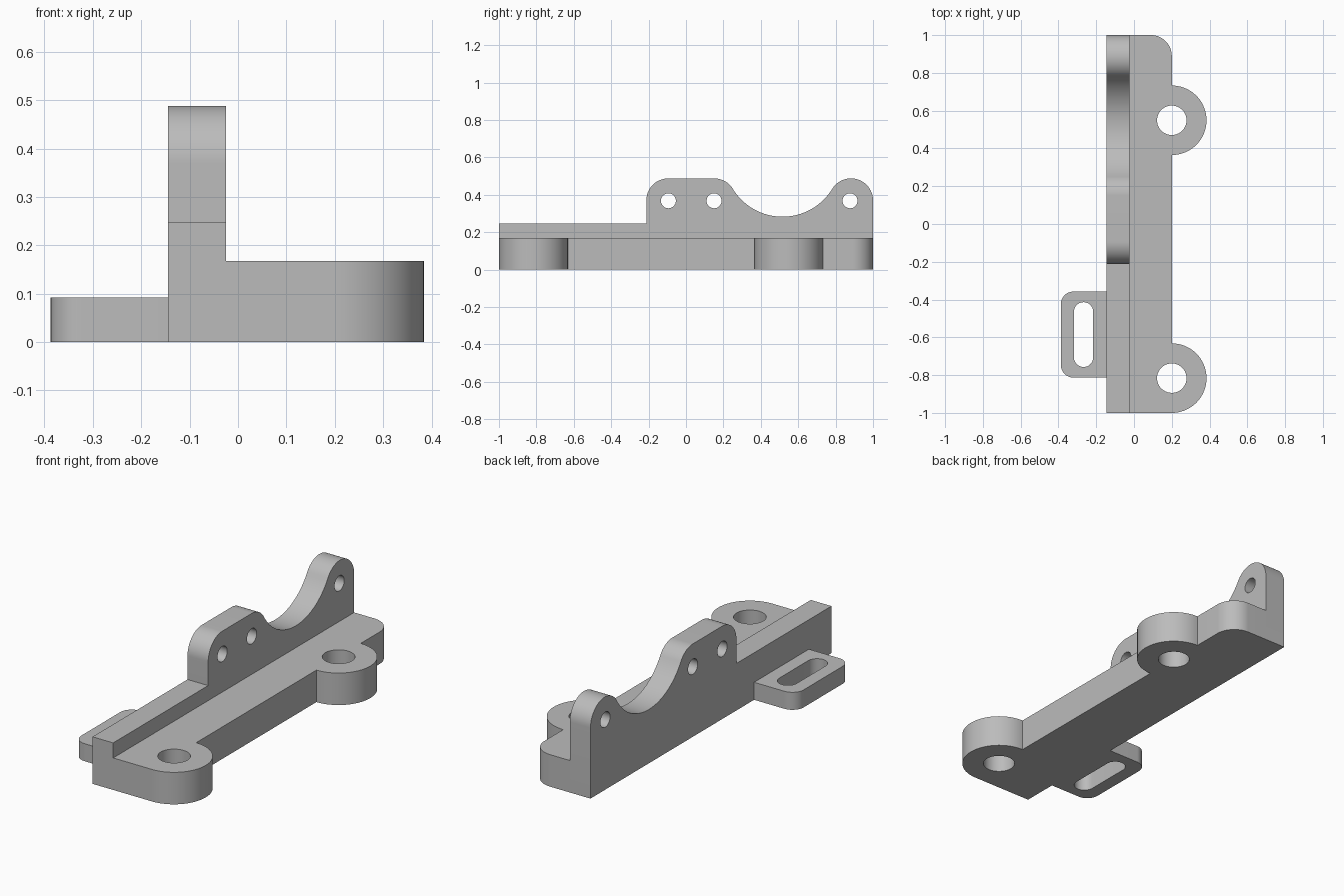
import bpy
import bmesh
from math import atan2, cos, degrees, hypot, pi, radians, sin
from mathutils import Matrix

if "Cube" in bpy.data.objects:
    bpy.data.objects.remove(bpy.data.objects["Cube"], do_unlink=True)

grey = bpy.data.materials.new("plain grey")
grey.use_nodes = True
colour = (0.5, 0.5, 0.5, 1)
grey.diffuse_color = colour
grey.node_tree.nodes["Principled BSDF"].inputs["Base Color"].default_value = colour


def arc(cx, cy, r, start, end, steps=24):
    """Points along a circular arc, angles in degrees."""
    angles = [radians(start + (end - start) * i / steps) for i in range(steps + 1)]
    return [(cx + r * cos(a), cy + r * sin(a)) for a in angles]


def circle(cx, cy, r, steps=40):
    return arc(cx, cy, r, 0, 360, steps)[:-1]


def extruded(name, outline, holes, depth, matrix=Matrix()):
    """Solid from a flat outline with holes, pushed along its local z."""
    bm = bmesh.new()
    for loop in [outline] + holes:
        verts = [bm.verts.new((x, y, 0)) for x, y in loop]
        for i, v in enumerate(verts):
            bm.edges.new((verts[i - 1], v))
    bmesh.ops.remove_doubles(bm, verts=bm.verts[:], dist=0.0002)
    bmesh.ops.triangle_fill(bm, edges=bm.edges[:], use_beauty=True, normal=(0, 0, 1))
    top = bmesh.ops.extrude_face_region(bm, geom=bm.faces[:], use_keep_orig=True)
    moved = [g for g in top["geom"] if isinstance(g, bmesh.types.BMVert)]
    bmesh.ops.translate(bm, verts=moved, vec=(0, 0, depth))
    bmesh.ops.recalc_face_normals(bm, faces=bm.faces[:])
    bm.transform(matrix)
    mesh = bpy.data.meshes.new(name)
    bm.to_mesh(mesh)
    bm.free()
    mesh.materials.append(grey)
    obj = bpy.data.objects.new(name, mesh)
    bpy.context.collection.objects.link(obj)
    bpy.ops.object.select_all(action="DESELECT")
    obj.select_set(True)
    bpy.context.view_layer.objects.active = obj
    bpy.ops.object.shade_smooth_by_angle(angle=radians(30))
    return obj


WALL_LEFT, WALL_RIGHT = -0.145, -0.025

# Base plate with two round screw lugs
lug_x, lug_r = 0.2, 0.184
lugs_y = (-0.816, 0.549)
outline = [(WALL_RIGHT, -1)]
for y in lugs_y:
    outline += arc(lug_x, y, lug_r, -90, 90, 36)
outline += arc(0.09, 0.89, 0.11, 0, 90) + [(WALL_RIGHT, 1)]
extruded("base_plate", outline, [circle(lug_x, y, 0.078) for y in lugs_y], 0.168)

# Upright wall: two rounded ears joined by a tangent scooped saddle
ear_r, ear_z = 0.118, 0.37
front_y, mid_y, back_y = -0.094, 0.15, 0.882
saddle_y, saddle_low = (mid_y + back_y) / 2, 0.283
half = (back_y - mid_y) / 2
drop = ear_z - saddle_low
saddle_r = (half ** 2 + drop ** 2 - ear_r ** 2) / (2 * (ear_r + drop))
rise = saddle_low + saddle_r - ear_z
tilt = degrees(atan2(rise, half))
outline = [(-1, 0), (1, 0)]
outline += arc(back_y, ear_z, ear_r, 0, 180 - tilt)
outline += arc(saddle_y, ear_z + rise, saddle_r, -tilt, tilt - 180, 40)
outline += arc(mid_y, ear_z, ear_r, tilt, 90)
outline += arc(front_y, ear_z, ear_r, 90, 180)
outline += [(front_y - ear_r, 0.247), (-1, 0.247)]
# Local x, y, z become world y, z, x
stand_up = Matrix(((0, 0, 1, WALL_LEFT), (1, 0, 0, 0), (0, 1, 0, 0), (0, 0, 0, 1)))
extruded("upright_wall", outline,
         [circle(y, 0.368, 0.04) for y in (front_y, mid_y, 0.877)],
         WALL_RIGHT - WALL_LEFT, stand_up)

# Slotted side tab
x0, y0, y1, r = -0.387, -0.813, -0.358, 0.066
outline = [(WALL_LEFT, y0), (WALL_LEFT, y1)]
outline += arc(x0 + r, y1 - r, r, 90, 180) + arc(x0 + r, y0 + r, r, 180, 270)
slot_x, slot_r = -0.267, 0.051
slot = arc(slot_x, -0.465, slot_r, 0, 180) + arc(slot_x, -0.706, slot_r, 180, 360)
extruded("slotted_tab", outline, [slot], 0.092)
